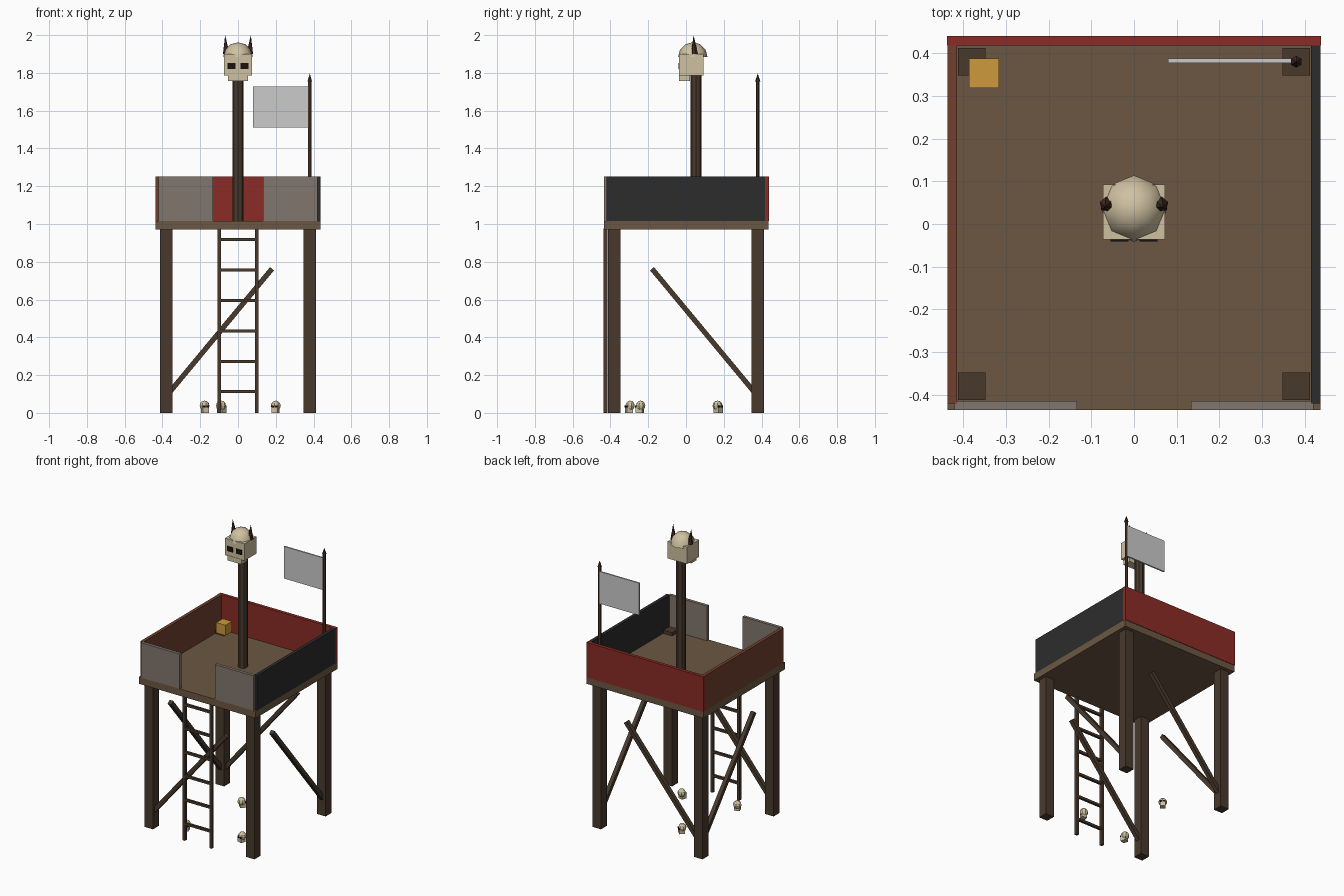
import bpy, bmesh, math
from mathutils import Vector, Matrix

if "Cube" in bpy.data.objects:
    bpy.data.objects.remove(bpy.data.objects["Cube"])


def material(name, r, g, b):
    m = bpy.data.materials.new(name)
    m.diffuse_color = [(c / 255) ** 2.2 for c in (r, g, b)] + [1]
    m.use_nodes = True
    m.node_tree.nodes["Principled BSDF"].inputs["Base Color"].default_value = m.diffuse_color
    return m


WOOD = material("dark_wood", 74, 60, 48)
PLANK = material("plank", 108, 88, 68)
RED = material("red_paint", 138, 48, 42)
BLACK = material("black_paint", 48, 48, 48)
BROWN = material("brown_paint", 112, 66, 50)
GREY = material("weathered_panel", 128, 118, 109)
BONE = material("bone", 206, 192, 160)
DARK = material("eye_socket", 28, 25, 23)
HORN = material("horn", 66, 46, 40)
GOLD = material("gold", 204, 152, 62)


def finish(name, bm, mat):
    bmesh.ops.recalc_face_normals(bm, faces=bm.faces)
    mesh = bpy.data.meshes.new(name)
    bm.to_mesh(mesh)
    bm.free()
    ob = bpy.data.objects.new(name, mesh)
    bpy.context.collection.objects.link(ob)
    if mat:
        mesh.materials.append(mat)
    return ob


def box(name, x, y, z, mat=None):
    """Box from (min, max) ranges on each axis."""
    bm = bmesh.new()
    bmesh.ops.create_cube(bm, size=1)
    for v in bm.verts:
        v.co = [r[0] if c < 0 else r[1] for c, r in zip(v.co, (x, y, z))]
    return finish(name, bm, mat)


def beam(name, a, b, w, mat):
    """Square bar between two points."""
    a, b = Vector(a), Vector(b)
    bm = bmesh.new()
    bmesh.ops.create_cube(bm, size=1)
    bmesh.ops.scale(bm, vec=(w, w, (b - a).length), verts=bm.verts)
    ob = finish(name, bm, mat)
    ob.matrix_world = Matrix.Translation((a + b) / 2) @ (b - a).to_track_quat('Z', 'Y').to_matrix().to_4x4()
    return ob


def cone(name, a, b, r1, r2, sides, mat):
    """Cone or cylinder between two points."""
    a, b = Vector(a), Vector(b)
    bm = bmesh.new()
    bmesh.ops.create_cone(bm, cap_ends=True, segments=sides, radius1=r1, radius2=r2, depth=(b - a).length)
    ob = finish(name, bm, mat)
    ob.matrix_world = Matrix.Translation((a + b) / 2) @ (b - a).to_track_quat('Z', 'Y').to_matrix().to_4x4()
    return ob


# Legs and platform
for sx, side in ((-1, "left"), (1, "right")):
    for sy, end in ((-1, "front"), (1, "back")):
        cx, cy = 0.38 * sx, 0.38 * sy
        box(f"{end}_{side}_leg", (cx - .032, cx + .032), (cy - .032, cy + .032), (0, 1.04), WOOD)
box("platform", (-.437, .437), (-.435, .437), (.97, 1.017), PLANK)

# Diagonal braces, one on each side
for s, n in ((-1, "front"), (1, "back")):
    beam(n + "_brace", (-.37, .38 * s, .1), (.18, .38 * s, .763), .027, WOOD)
for s, n in ((-1, "left"), (1, "right")):
    beam(n + "_brace", (.38 * s, .37, .1), (.38 * s, -.18, .763), .027, WOOD)

# Walls, with a doorway between the two front panels
wz = (1.015, 1.252)
box("back_wall", (-.438, .438), (.418, .44), wz, RED)
box("right_wall", (.415, .437), (-.42, .425), wz, BLACK)
box("left_wall", (-.437, -.415), (-.42, .425), wz, BROWN)
box("front_left_panel", (-.42, -.133), (-.435, -.414), wz, GREY)
box("front_right_panel", (.133, .42), (-.435, -.414), wz, GREY)

# Ladder
for s, n in ((-1, "left"), (1, "right")):
    box(n + "_ladder_rail", (.1 * s - .009, .1 * s + .009), (-.436, -.416), (0, .975), WOOD)
for i in range(6):
    z = .112 + .161 * i
    box(f"ladder_rung_{i + 1}", (-.1, .1), (-.434, -.418), (z - .008, z + .008), WOOD)

# Crate in the back left corner
box("crate", (-.386, -.316), (.318, .387), (1.04, 1.11), GOLD)

# Flag
cone("flag_pole", (.38, .38, 1.015), (.38, .38, 1.76), .01, .01, 6, WOOD)
cone("flag_pole_tip", (.38, .38, 1.755), (.38, .38, 1.797), .014, 0, 6, HORN)
box("flag", (.08, .375), (.377, .387), (1.51, 1.727))

# Central post and horned skull
cone("skull_post", (0, .053, 1.015), (0, .053, 1.8), .03, .03, 8, WOOD)
box("skull_face", (-.073, .073), (-.036, .093), (1.785, 1.9), BONE)
box("skull_jaw", (-.053, .053), (-.038, .02), (1.756, 1.79), BONE)
bm = bmesh.new()
bmesh.ops.create_uvsphere(bm, u_segments=8, v_segments=6, radius=.078)
bmesh.ops.delete(bm, geom=[v for v in bm.verts if v.co.z < -.001], context='VERTS')
bmesh.ops.holes_fill(bm, edges=[e for e in bm.edges if e.is_boundary])
dome = finish("skull_dome", bm, BONE)
dome.location = (0, .036, 1.884)
bpy.context.view_layer.objects.active = dome
dome.select_set(True)
bpy.ops.object.shade_smooth_by_angle(angle=math.radians(50))
for s, n in ((-1, "left"), (1, "right")):
    box(n + "_eye", (.034 * s - .021, .034 * s + .021), (-.041, -.03), (1.82, 1.852), DARK)
    cone(n + "_horn", (.062 * s, .045, 1.9), (.068 * s, .04, 2.0), .019, 0, 6, HORN)

# Small skulls on the ground
for i, (x, y, turn) in enumerate(((-.177, -.296, .3), (.2, -.24, -.3), (-.09, .167, 2.4)), 1):
    bm = bmesh.new()
    bmesh.ops.create_uvsphere(bm, u_segments=8, v_segments=6, radius=.027)
    bmesh.ops.scale(bm, vec=(1, .95, 1), verts=bm.verts)
    head = finish(f"ground_skull_{i}", bm, BONE)
    place = Matrix.Translation((x, y, 0)) @ Matrix.Rotation(turn, 4, 'Z')
    head.matrix_world = place @ Matrix.Translation((0, 0, .038))
    jaw = box(f"ground_jaw_{i}", (-.017, .017), (-.023, .012), (0, .028), BONE)
    jaw.matrix_world = place
    for s, n in ((-1, "left"), (1, "right")):
        eye = box(f"ground_{n}_eye_{i}", (.01 * s - .006, .01 * s + .006), (-.026, -.015), (.028, .039), DARK)
        eye.matrix_world = place
